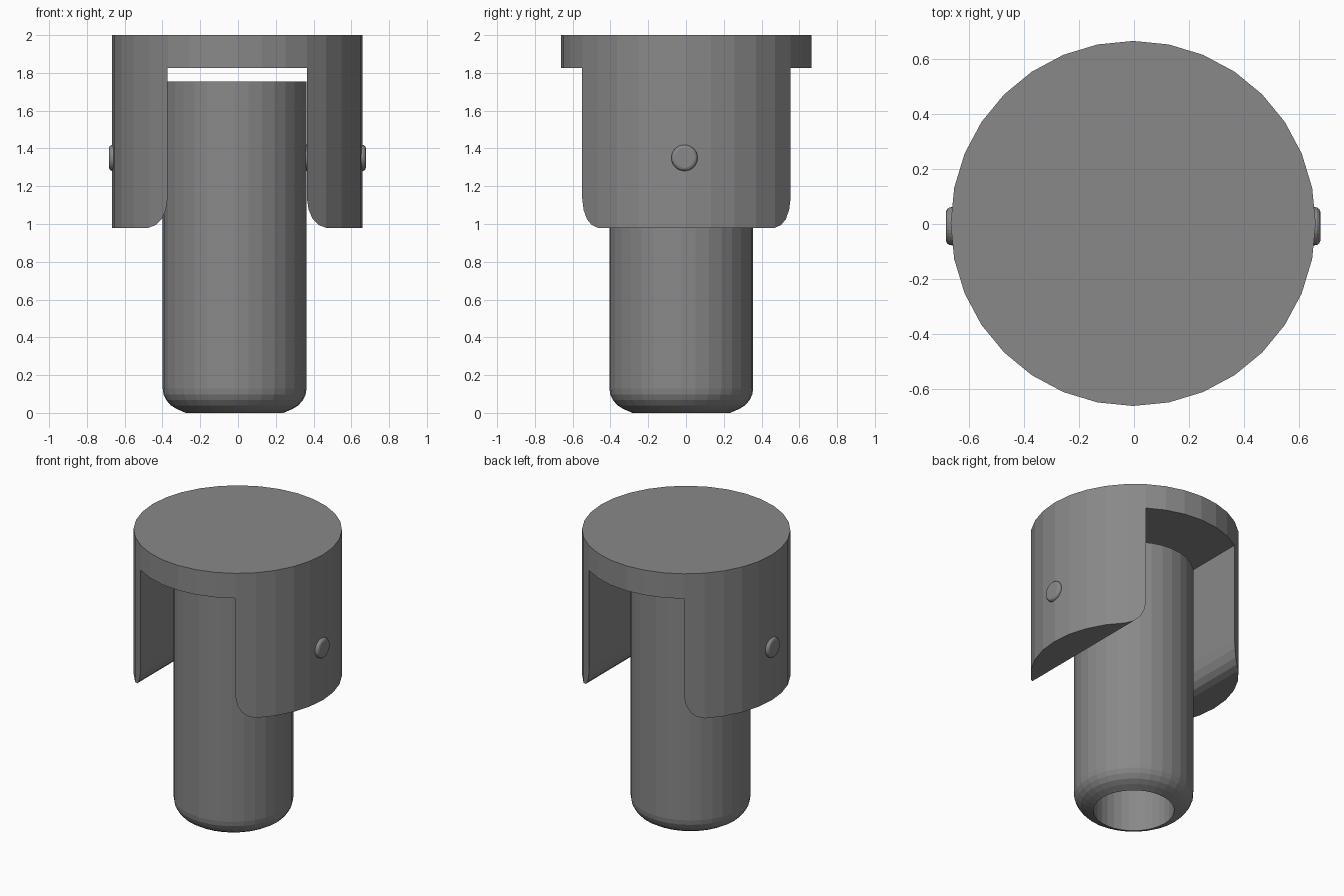
import bpy
import bmesh
from math import pi, cos, sin
from mathutils import Matrix

cube = bpy.data.objects.get("Cube")
if cube:
    bpy.data.objects.remove(cube, do_unlink=True)

SIDES = 32
HEAD_R, HEAD_BOTTOM, HEAD_TOP = 0.663, 0.98, 2.0

steel = bpy.data.materials.new("grey_steel")
steel.use_nodes = True
steel.diffuse_color = (0.25, 0.25, 0.25, 1)
steel.node_tree.nodes["Principled BSDF"].inputs["Base Color"].default_value = (0.25, 0.25, 0.25, 1)


def make_object(name, bm):
    bmesh.ops.recalc_face_normals(bm, faces=bm.faces)
    mesh = bpy.data.meshes.new(name)
    bm.to_mesh(mesh)
    bm.free()
    mesh.materials.append(steel)
    obj = bpy.data.objects.new(name, mesh)
    bpy.context.collection.objects.link(obj)
    return obj


def lathe(name, profile, matrix, closed=False):
    """Turn a (radius, height) profile around z; open profiles get end caps."""
    bm = bmesh.new()
    rings = []
    for r, z in profile:
        angles = [2 * pi * i / SIDES for i in range(SIDES)]
        rings.append([bm.verts.new((r * cos(a), r * sin(a), z)) for a in angles])
    pairs = list(zip(rings, rings[1:]))
    if closed:
        pairs.append((rings[-1], rings[0]))
    else:
        bm.faces.new(rings[0])
        bm.faces.new(rings[-1])
    for low, high in pairs:
        for i in range(SIDES):
            j = (i + 1) % SIDES
            bm.faces.new((low[i], low[j], high[j], high[i]))
    bm.transform(matrix)
    return make_object(name, bm)


# Solid round head
head = lathe("forked_head", [(HEAD_R, HEAD_BOTTOM), (HEAD_R, HEAD_TOP)],
             Matrix.Translation((-0.003, 0.002, 0)))

# Slot through the head, flared at the bottom of both cheeks
half = [(0.368, 1.825), (0.368, 1.14), (0.378, 1.075), (0.40, 1.025),
        (0.43, 0.995), (0.47, 0.98), (0.47, 0.9)]
outline = half + [(-x, z) for x, z in reversed(half)]
bm = bmesh.new()
face = bm.faces.new([bm.verts.new((x - 0.004, -1, z)) for x, z in outline])
ext = bmesh.ops.extrude_face_region(bm, geom=[face])
bmesh.ops.translate(bm, vec=(0, 2, 0),
                    verts=[v for v in ext["geom"] if isinstance(v, bmesh.types.BMVert)])
cutter = make_object("slot_cutter", bm)
cutter.hide_render = True

cut = head.modifiers.new("slot", 'BOOLEAN')
cut.operation = 'DIFFERENCE'
cut.solver = 'EXACT'
cut.object = cutter
bpy.context.view_layer.objects.active = head
bpy.ops.object.modifier_apply(modifier=cut.name)
bpy.data.objects.remove(cutter, do_unlink=True)

# Hollow shank with a rounded lower edge and a straight bore
shank = [(0.258, 0), (0.305, 0.02), (0.338, 0.04), (0.362, 0.068),
         (0.376, 0.097), (0.381, 0.13), (0.381, 1.755), (0.258, 1.755)]
lathe("hollow_shank", shank, Matrix.Translation((-0.018, -0.025, 0)), closed=True)

# Cross pin with rounded ends
end = [(0.07, 0.655), (0.068, 0.668), (0.062, 0.676), (0.053, 0.68)]
pin = [(r, -x) for r, x in reversed(end)] + end
lathe("cross_pin", pin,
      Matrix.Translation((-0.003, -0.008, 1.35)) @ Matrix.Rotation(pi / 2, 4, 'Y'))
